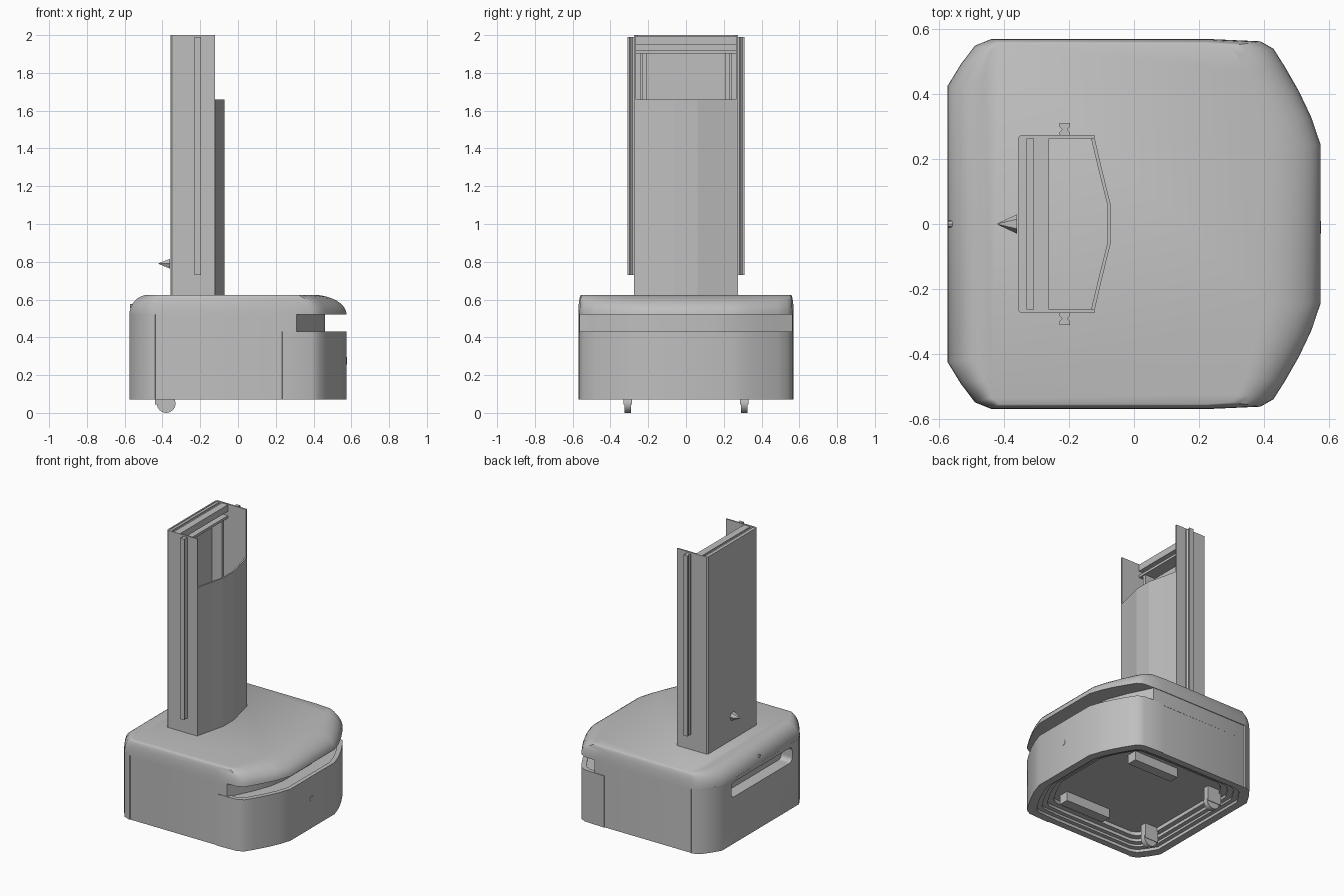
import bpy, bmesh, math
from mathutils import Vector

if "Cube" in bpy.data.objects:
    bpy.data.objects.remove(bpy.data.objects["Cube"], do_unlink=True)

grey = bpy.data.materials.new("plain grey")
grey.use_nodes = True
grey.diffuse_color = (0.52, 0.52, 0.52, 1)
grey.node_tree.nodes["Principled BSDF"].inputs["Base Color"].default_value = (0.52, 0.52, 0.52, 1)


def activate(ob):
    bpy.ops.object.select_all(action='DESELECT')
    ob.select_set(True)
    bpy.context.view_layer.objects.active = ob


def finish(name, bm, smooth=False):
    bmesh.ops.recalc_face_normals(bm, faces=bm.faces)
    mesh = bpy.data.meshes.new(name)
    bm.to_mesh(mesh)
    bm.free()
    mesh.materials.append(grey)
    ob = bpy.data.objects.new(name, mesh)
    bpy.context.collection.objects.link(ob)
    if smooth:
        activate(ob)
        bpy.ops.object.shade_smooth_by_angle(angle=math.radians(35))
    return ob


def loft(name, rings, smooth=False):
    """Skin equal-length rings of points and cap both ends."""
    bm = bmesh.new()
    loops = [[bm.verts.new(p) for p in ring] for ring in rings]
    n = len(loops[0])
    for a, b in zip(loops, loops[1:]):
        for i in range(n):
            j = (i + 1) % n
            bm.faces.new((a[i], a[j], b[j], b[i]))
    bm.faces.new(loops[0])
    bm.faces.new(loops[-1])
    return finish(name, bm, smooth)


def prism(name, pts, z0, z1, smooth=False):
    return loft(name, [[(x, y, z) for x, y in pts] for z in (z0, z1)], smooth)


def box(name, x0, x1, y0, y1, z0, z1):
    return prism(name, [(x0, y0), (x1, y0), (x1, y1), (x0, y1)], z0, z1)


def mirrored(half):
    """Complete a half outline across y = 0."""
    return half + [(x, -y) for x, y in reversed(half)]


def scaled(pts, sx, sy):
    return [(x * sx, y * sy) for x, y in pts]


def cylinder(name, centre, radius, tip, depth, axis, sides=16):
    bm = bmesh.new()
    turn = Vector((0, 0, 1)).rotation_difference(Vector(axis)).to_matrix().to_4x4()
    turn.translation = centre
    bmesh.ops.create_cone(bm, cap_ends=True, segments=sides, radius1=radius,
                          radius2=tip, depth=depth, matrix=turn)
    return finish(name, bm, True)


# Base outline
back = [(-0.575, 0.425), (-0.534, 0.492), (-0.49, 0.55), (-0.44, 0.57)]
front = [(0.235, 0.57), (0.39, 0.563), (0.43, 0.54), (0.465, 0.485), (0.508, 0.41),
         (0.546, 0.33), (0.575, 0.245)]
outline = mirrored(back + front)

# Lower body with a stepped hollow underside
steps = [(0.7, 0.15), (0.75, 0.15), (0.75, 0.125), (0.81, 0.125), (0.81, 0.105),
         (0.86, 0.105), (0.86, 0.09), (0.91, 0.09), (0.91, 0.07), (0.99, 0.07), (0.99, 0.425)]
loft("lower_body", [[(x, y, z) for x, y in scaled(outline, s, s)] for s, z in steps], True)

# Upper body, set back at the front to leave the sensor slot
slot_wall = [(0.235, 0.566), (0.31, 0.563), (0.345, 0.49), (0.39, 0.4), (0.44, 0.27), (0.46, 0.15)]
upper_body = prism("upper_body", mirrored(scaled(back, 0.99, 0.99) + slot_wall), 0.42, 0.525, True)

# Back shell and front bumper wrap the body
back_ring = mirrored(back[::-1])
back_shell = prism("back_shell", back_ring + scaled(back_ring[::-1], 0.95, 0.95), 0.07, 0.525, True)
front_ring = mirrored(front)
prism("front_bumper", front_ring + scaled(front_ring[::-1], 0.95, 0.95), 0.07, 0.43, True)

# Recessed grip cut in the back
radius = 0.03
corners = [(0.29, 0.47, 0), (-0.32, 0.47, 90), (-0.32, 0.425, 180), (0.29, 0.425, 270)]
grip = []
for y, z, start in corners:
    for k in range(5):
        a = math.radians(start + k * 22.5)
        grip.append((y + radius * math.cos(a), z + radius * math.sin(a)))
cutter = loft("grip_cutter", [[(x, y, z) for y, z in grip] for x in (-0.7, -0.49)])
cutter.hide_render = True
for ob in (upper_body, back_shell, bpy.data.objects["lower_body"]):
    mod = ob.modifiers.new("grip", 'BOOLEAN')
    mod.operation = 'DIFFERENCE'
    mod.object = cutter
    activate(ob)
    bpy.ops.object.modifier_apply(modifier=mod.name)
bpy.data.objects.remove(cutter, do_unlink=True)


# Lid: front and back edges roll over, sides stay steep
def lid_ring(t):
    z = 0.52 + 0.105 * math.sin(t)
    roll = 1 - math.cos(t)
    ring = []
    for x, y in outline:
        if x > 0.2:
            x -= 0.18 * roll * (x - 0.2) / 0.375
        elif x < -0.4:
            x += 0.1 * roll * (-x - 0.4) / 0.175
        ring.append((x, y * (1 - 0.025 * roll), z))
    return ring


loft("lid", [lid_ring(i * math.pi / 16) for i in range(9)], True)

# Column: folded back and side walls
wall = [(-0.122, 0.274), (-0.35, 0.274), (-0.358, 0.266)]
inner_wall = [(-0.122, 0.264), (-0.342, 0.264), (-0.348, 0.258)]
prism("column_shell", mirrored(wall) + mirrored(inner_wall)[::-1], 0.62, 2.0)

# Beam across the top of the column
box("beam_top", -0.348, -0.262, -0.264, 0.264, 1.95, 1.985)
box("beam_web", -0.348, -0.3, -0.264, 0.264, 1.92, 1.95)
box("beam_foot", -0.348, -0.262, -0.264, 0.264, 1.903, 1.92)
for x0, x1 in ((-0.348, -0.33), (-0.31, -0.262)):
    box("beam_rib", x0, x1, -0.264, 0.264, 1.985, 1.996)

# Side rails, casters and drive wheels
rail = [(-0.23, 0.274), (-0.23, 0.282), (-0.221, 0.291), (-0.23, 0.3), (-0.23, 0.311),
        (-0.197, 0.311), (-0.197, 0.3), (-0.206, 0.291), (-0.197, 0.282), (-0.197, 0.274)]
for s, side in ((1, "left"), (-1, "right")):
    def strip(name, x0, x1, y0, y1, z0, z1):
        box(side + "_" + name, x0, x1, s * y0, s * y1, z0, z1)
    prism(side + "_outer_rail", [(x, s * y) for x, y in rail], 0.73, 1.99)
    strip("inner_rail", -0.348, -0.27, 0.21, 0.232, 0.63, 1.905)
    strip("inner_rail_edge", -0.348, -0.3, 0.242, 0.264, 0.63, 1.905)
    cylinder(side + "_caster_wheel", (-0.38, s * 0.308, 0.05), 0.05, 0.05, 0.035, (0, 1, 0))
    strip("caster_fork", -0.44, -0.335, 0.287, 0.33, 0.045, 0.16)
    strip("wheel_housing", -0.05, 0.3, 0.3, 0.37, 0.085, 0.16)

# Faceted front panel, lower than the side walls
panel_half = [(-0.122, 0.268), (-0.098, 0.165), (-0.072, 0.06)]
panel = mirrored(panel_half)
prism("column_front_panel", panel + [(x - 0.01, y * 0.98) for x, y in reversed(panel)], 0.62, 1.66)

# Small fittings
cylinder("back_plug", (-0.39, 0, 0.79), 0.03, 0.002, 0.06, (-1, 0, 0), 6)
cylinder("bumper_sensor", (0.573, -0.01, 0.275), 0.02, 0.02, 0.008, (1, 0, 0), 8)
cylinder("back_button", (-0.565, 0, 0.565), 0.012, 0.01, 0.016, (-1, 0, 0), 8)
